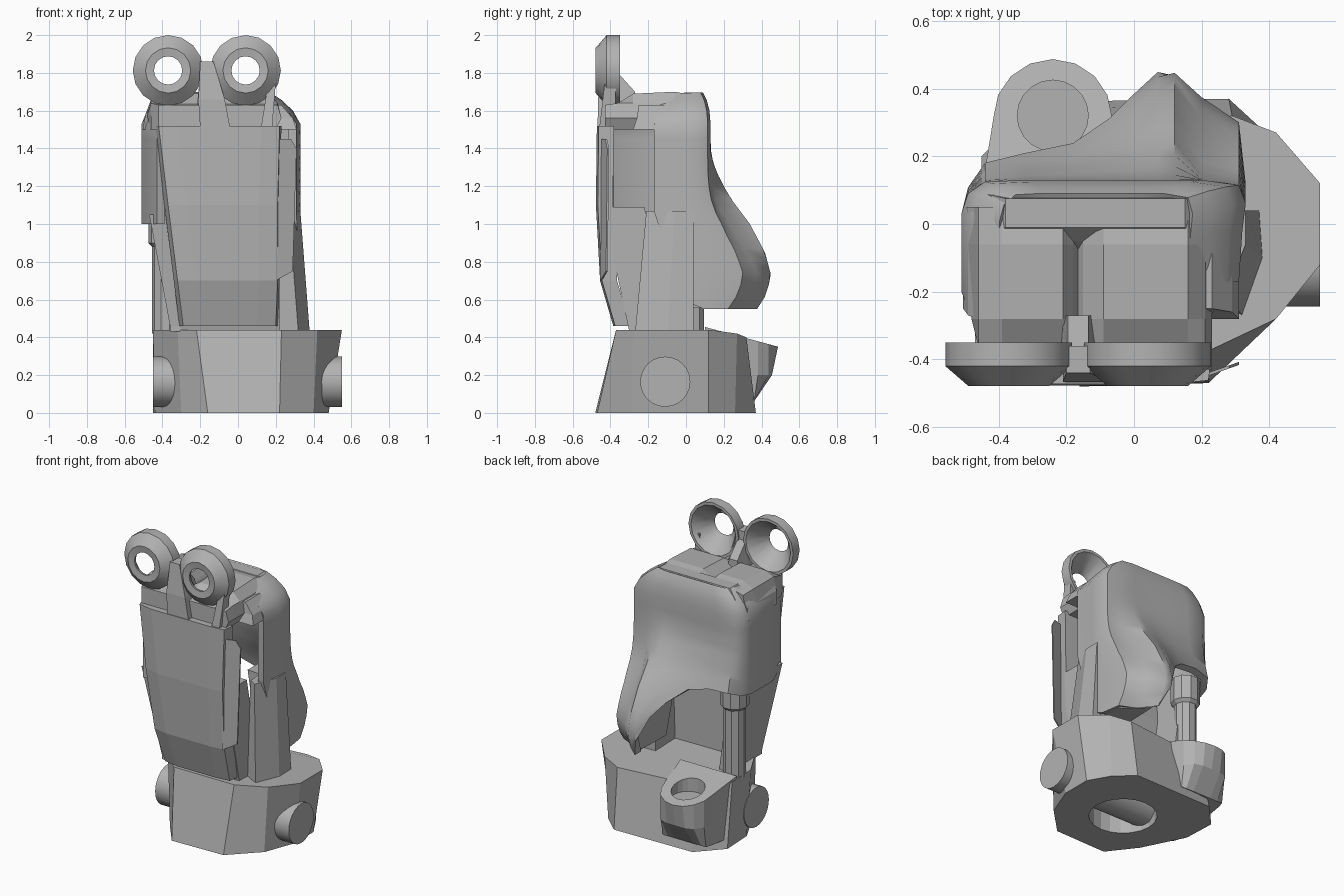
import bpy, bmesh, math

cube = bpy.data.objects.get("Cube")
if cube:
    bpy.data.objects.remove(cube, do_unlink=True)

grey = bpy.data.materials.new("plain_grey")
grey.use_nodes = True
GREY = (0.45, 0.45, 0.45, 1)
grey.diffuse_color = GREY
for node in grey.node_tree.nodes:
    if node.type == 'BSDF_PRINCIPLED':
        node.inputs["Base Color"].default_value = GREY


def make(name, verts, faces, fix=True):
    bm = bmesh.new()
    vs = [bm.verts.new(v) for v in verts]
    for f in faces:
        bm.faces.new([vs[i] for i in f])
    if fix:
        bmesh.ops.recalc_face_normals(bm, faces=bm.faces)
    mesh = bpy.data.meshes.new(name)
    bm.to_mesh(mesh)
    bm.free()
    mesh.materials.append(grey)
    ob = bpy.data.objects.new(name, mesh)
    bpy.context.collection.objects.link(ob)
    return ob


def activate(ob):
    for other in bpy.context.selected_objects:
        other.select_set(False)
    ob.select_set(True)
    bpy.context.view_layer.objects.active = ob


def smooth(ob, angle):
    activate(ob)
    bpy.ops.object.shade_smooth_by_angle(angle=math.radians(angle))


def loft(name, rings, loop=False):
    """Skin equal closed rings; cap the ends, or join last to first."""
    n, m = len(rings[0]), len(rings)
    verts = [v for ring in rings for v in ring]
    faces = []
    for r in range(m if loop else m - 1):
        a, b = r * n, (r + 1) % m * n
        for i in range(n):
            j = (i + 1) % n
            faces.append((a + i, a + j, b + j, b + i))
    if not loop:
        faces += [tuple(range(n)), tuple(range((m - 1) * n, m * n))]
    return make(name, verts, faces)


def post(name, *levels):
    """Upright loft from levels of (z, outline)."""
    return loft(name, [[(x, y, z) for x, y in outline] for z, outline in levels])


def block(name, *levels):
    """Tapered block from levels of (z, x0, x1, y0, y1)."""
    return post(name, *[(z, [(a, c), (b, c), (b, d), (a, d)]) for z, a, b, c, d in levels])


def circle(r, n, fn):
    return [fn(r * math.cos(2 * math.pi * i / n), r * math.sin(2 * math.pi * i / n))
            for i in range(n)]


def cut(target, name, x, y, r, z0, z1, n=20):
    tool = loft(name, [circle(r, n, lambda a, b: (x + a, y + b, z)) for z in (z0, z1)])
    mod = target.modifiers.new("hole", 'BOOLEAN')
    mod.operation, mod.object, mod.solver = 'DIFFERENCE', tool, 'EXACT'
    activate(target)
    bpy.ops.object.modifier_apply(modifier=mod.name)
    bpy.data.objects.remove(tool, do_unlink=True)


# Faceted base with a round socket underneath
bottom = [(-.16, -.48), (.22, -.47), (.40, -.29), (.48, -.08), (.48, .12), (.40, .26),
          (.28, .37), (-.3, .36), (-.45, .2), (-.44, -.02), (-.30, -.3)]
top = [(-.22, -.37), (.23, -.37), (.42, -.28), (.55, -.12), (.55, .12), (.42, .27),
       (.29, .32), (-.26, .26), (-.45, .15), (-.45, -.05), (-.32, -.29)]
rims = [.44, .44, .44, .44, .44, .42, .40, .40, .43, .44, .44]
base = loft("base", [[(x, y, 0) for x, y in bottom],
                     [(x, y, z) for (x, y), z in zip(top, rims)]])
cut(base, "socket_cutter", .03, -.07, .21, -.1, .28)

# Hinge pin ends on both sides of the base
pin = loft("hinge_pin", [circle(.133, 24, lambda a, b: (x, -.11 + a, .165 + b))
                         for x in (-.45, .55)])
smooth(pin, 35)

# Rear lug with sloped top and shallow round pocket
arc = [(-.24 + .175 * math.cos(t * math.pi / 8), .315 + .172 * math.sin(t * math.pi / 8))
       for t in range(9)]
outline = [(-.03, .1)] + arc + [(-.45, .1)]
lug = loft("rear_lug", [
    [(x, min(y, .36), .06) for x, y in outline],
    [(x, min(y, .455), .2) for x, y in outline],
    [(x, y, .455 - .27 * (y - .1)) for x, y in outline]])
for part in (lug, base):
    cut(part, "pocket_cutter", -.24, .32, .105, .33, .6)

# Front plate, bowed and tapering towards the base
rings = []
for z, x0, x1, y in ((.46, -.29, .20, -.385), (.7, -.32, .21, -.455),
                     (1.1, -.37, .21, -.477), (1.52, -.42, .22, -.472)):
    rings.append([(x0 - .02, y + .09, z), (x0, y + .02, z), (x0 + .1, y, z),
                  (x1 - .1, y, z), (x1, y + .01, z), (x1 + .01, y + .09, z)])
loft("front_plate", rings)

# Thin slanted sheet along the plate's open edge
sheet = [(.2, .7), (.29, .75), (.31, 1.4), (.28, 1.45), (.2, 1.45)]
loft("front_side_strip", [[(x, -.455 + .35 * (x - .2) + t, z) for x, z in sheet]
                          for t in (0, .009)])

# Curved rear shell: x, y at the top, bulge depth, lower edge height
columns = [(.31, -.17, 0, 1.07), (.32, -.02, 0, .6), (.33, .06, .06, .55),
           (.31, .115, .19, .55), (.2, .13, .25, .55), (.12, .13, .32, .55),
           (.07, .13, .32, .68), (.0, .13, .28, .84), (-.07, .13, .24, .93),
           (-.18, .13, .18, 1.02), (-.32, .13, .15, 1.05), (-.44, .125, .1, 1.04),
           (-.49, .09, .03, 1.01), (-.51, .03, 0, 1.0), (-.51, -.2, 0, 1.0),
           (-.43, -.4, 0, 1.0)]
bulge_keys = [(.5, .72), (.55, .77), (.63, .93), (.73, 1), (.85, .9), (1.0, .65),
              (1.15, .3), (1.3, .06), (1.4, 0), (2, 0)]


def bulge(z, x):
    """Bulge factor at a height; it starts lower on the open side."""
    for (a, p), (b, q) in zip(bulge_keys, bulge_keys[1:]):
        if a <= z <= b:
            return (p + (q - p) * (z - a) / (b - a)) ** (2.2 if x > .15 else 1)
    return 0


rows = []
for z, kx, ky, drop in ((1.695, .68, .86, .25), (1.655, .8, .93, .2),
                        (1.6, .92, .98, .1), (1.53, 1, 1, 0)):
    rows.append([(-.16 + (x + .16) * kx, -.15 + (y + .15) * ky,
                  z + drop * max(-.2, min(0, y))) for x, y, d, e in columns])
STEPS = 14
for s in range(STEPS + 1):
    row = []
    for x, y, depth, edge in columns:
        z = 1.45 + (edge - 1.45) * s / STEPS
        row.append((x, y + depth * bulge(z, x), z))
    rows.append(row)
n = len(columns)
shell = make("rear_shell", [v for row in rows for v in row],
             [(r * n + c, (r + 1) * n + c, (r + 1) * n + c + 1, r * n + c + 1)
              for r in range(len(rows) - 1) for c in range(n - 1)], fix=False)
solid = shell.modifiers.new("wall", 'SOLIDIFY')
solid.thickness, solid.offset = .045, -1
activate(shell)
bpy.ops.object.modifier_apply(modifier=solid.name)
smooth(shell, 40)

# Solid core of the bulge, forming the inner wall of the rear opening
post("bulge_core", (.555, [(.12, .04), (.3, .04), (.29, .19), (.2, .26), (.13, .33)]),
     (.72, [(.09, .04), (.3, .04), (.29, .23), (.2, .32), (.09, .4)]),
     (1.0, [(.03, .06), (.3, .04), (.29, .14), (.2, .18), (.03, .24)]))

# Roof: two flat-topped tubes running back from the eyepieces
profile = [(.2, 1.5), (.23, 1.56), (.21, 1.64), (.16, 1.7), (-.09, 1.7), (-.15, 1.65),
           (-.165, 1.62), (-.18, 1.65), (-.21, 1.7), (-.39, 1.7), (-.46, 1.66),
           (-.49, 1.58), (-.47, 1.5)]
loft("tube_roof", [[(max(x, left), y, min(z, cap)) for x, z in profile]
                   for y, cap, left in ((-.43, 1.63, -.42), (-.36, 1.64, -.46),
                                        (-.28, 1.69, -.48), (-.06, 1.7, -.49),
                                        (.05, 1.68, -.48))])
block("roof_back", (1.5, -.46, .27, -.1, .09), (1.6, -.45, .25, -.09, .09),
      (1.65, -.42, .2, -.05, .085), (1.695, -.38, .15, -.01, .075))
block("right_shoulder", (1.5, -.505, -.4, -.25, .05), (1.58, -.49, -.4, -.27, .05),
      (1.63, -.46, -.4, -.28, .05))
block("left_shoulder", (1.5, .18, .31, -.28, .0), (1.56, .18, .29, -.26, .0),
      (1.63, .18, .23, -.25, .0))

# Eyepiece rings: front cone, rim and flared open back
ring_profile = [(.075, -.472), (.12, -.478), (.187, -.42), (.187, -.35),
                (.168, -.35), (.08, -.45)]
for side, cx in (("right", -.37), ("left", .04)):
    ring = loft(side + "_eyepiece",
                [circle(r, 16, lambda a, b: (cx + a, y, 1.813 + b))
                 for r, y in ring_profile], loop=True)
    smooth(ring, 45)
block("left_eyepiece_strut", (1.5, .12, .18, -.46, -.38), (1.75, .16, .2, -.43, -.37))

# Bridge between the eyepieces, sloping down to the roof
block("eyepiece_bridge", (1.5, -.2, -.04, -.468, -.36), (1.66, -.21, -.07, -.466, -.36),
      (1.86, -.2, -.13, -.44, -.36))
loft("bridge_ridge", [[(-.22, y, 1.6), (-.11, y, 1.6), (-.135, y, z), (-.195, y, z)]
                      for y, z in ((-.4, 1.84), (-.36, 1.8), (-.27, 1.7))])

# Inner supports standing on the base
post("left_pillar",
     (.42, [(.2, -.2), (.32, -.27), (.38, -.1), (.37, .04), (.2, .04)]),
     (1.07, [(.22, -.18), (.27, -.21), (.33, -.06), (.33, .04), (.2, .04)]))
post("right_pillar", *[(z, circle(r, 10, lambda a, b: (-.385 + a, .03 + b)))
                       for z, r in ((.42, .07), (.88, .07), (.9, .09), (1.06, .09))])
block("right_lower_wall", (.43, -.36, -.28, -.3, .04), (.46, -.36, -.28, -.3, .04),
      (1.05, -.47, -.36, -.36, .04))
block("inner_wall", (.43, -.3, .22, -.3, -.17), (.85, -.34, .22, -.39, -.17),
      (1.09, -.35, .22, -.4, -.22))
